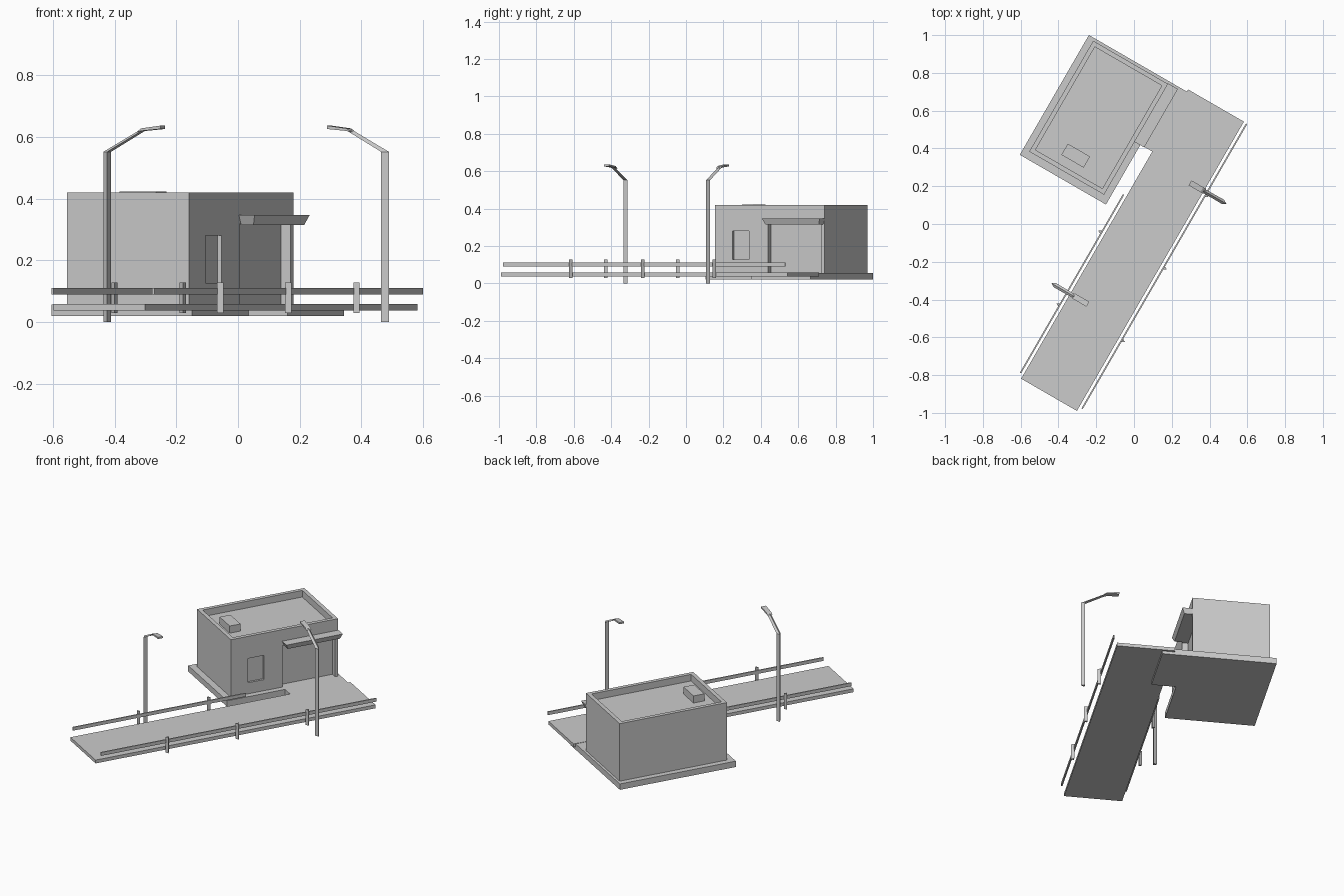
import bpy, bmesh, math
from mathutils import Matrix, Vector

if "Cube" in bpy.data.objects:
    bpy.data.objects.remove(bpy.data.objects["Cube"])

# whole stop is laid out on straight axes, then turned 30 degrees clockwise
TURN = Matrix.Rotation(math.radians(-30), 4, 'Z')


def finish(bm, name):
    bmesh.ops.recalc_face_normals(bm, faces=bm.faces)
    bm.transform(TURN)
    me = bpy.data.meshes.new(name)
    bm.to_mesh(me)
    bm.free()
    ob = bpy.data.objects.new(name, me)
    bpy.context.collection.objects.link(ob)
    return ob


def loft(name, rings):
    """Closed solid through a list of equal-sized point rings."""
    bm = bmesh.new()
    vs = [[bm.verts.new(p) for p in r] for r in rings]
    n = len(vs[0])
    for a, b in zip(vs, vs[1:]):
        for i in range(n):
            j = (i + 1) % n
            bm.faces.new((a[i], a[j], b[j], b[i]))
    bm.faces.new(vs[0][::-1])
    bm.faces.new(vs[-1])
    return finish(bm, name)


def rect(x0, x1, y0, y1, z):
    return [(x0, y0, z), (x1, y0, z), (x1, y1, z), (x0, y1, z)]


def box(name, x0, x1, y0, y1, z0, z1):
    return loft(name, [rect(x0, x1, y0, y1, z0), rect(x0, x1, y0, y1, z1)])


def tri(x, y, z, r, s):
    """Triangle with its point facing -s along x."""
    return [(x - s * r * math.cos(a), y + r * math.sin(a), z)
            for a in (0, math.tau / 3, 2 * math.tau / 3)]


def prism(name, outline, z0, z1):
    return loft(name, [[(x, y, z) for x, y in outline] for z in (z0, z1)])


def cut(target, cutter):
    cutter.hide_render = True
    m = target.modifiers.new("cut", 'BOOLEAN')
    m.operation = 'DIFFERENCE'
    m.solver = 'EXACT'
    m.object = cutter
    bpy.context.view_layer.objects.active = target
    bpy.ops.object.modifier_apply(modifier=m.name)
    bpy.data.objects.remove(cutter)


# platform slab and building foundation with entrance step
box("platform", -0.108, 0.233, -1.008, 0.76, 0.038, 0.059)
prism("foundation", [(-0.707, 0.015), (-0.18, 0.015), (-0.18, 0.381),
                     (-0.035, 0.381), (-0.035, 0.747), (-0.707, 0.747)], 0.02, 0.057)

# building with parapet, entrance recess and window recess
W = -0.215
house = box("building", -0.672, W, 0.055, 0.732, 0.055, 0.42)
cut(house, box("roof_cutter", -0.648, W - 0.024, 0.079, 0.708, 0.378, 0.5))
cut(house, box("door_cutter", W - 0.036, W + 0.05, 0.381, 0.713, 0.03, 0.318))
cut(house, box("window_cutter", W - 0.014, W + 0.05, 0.163, 0.265, 0.127, 0.28))

# rooftop unit
box("roof_unit", -0.516, -0.38, 0.125, 0.193, 0.375, 0.423)

# canopy, tapering downwards on its free sides
loft("canopy", [rect(W - 0.002, -0.169, 0.393, 0.722, 0.315),
                rect(W - 0.002, -0.156, 0.378, 0.735, 0.347)])

# railings with three-sided posts
for side, s, x, y1, posts in (("right", -1, 0.251, 0.757, (-0.565, -0.122, 0.32)),
                              ("left", 1, -0.126, 0.107, (-0.569, -0.125))):
    box(side + "_rail", x - 0.004, x + 0.004, -0.984, y1, 0.09, 0.111)
    for i, y in enumerate(posts):
        px = x - s * 0.008
        loft(f"{side}_rail_post_{i + 1}",
             [tri(px, y, z, 0.012, s) for z in (0.03, 0.128)])

# street lamps leaning over the platform
for side, s, x, y in (("left", 1, -0.207, -0.49), ("right", -1, 0.356, 0.337)):
    loft(side + "_lamp_post", [tri(x, y, 0, 0.0145, s), tri(x, y, 0.552, 0.0145, s),
                               tri(x + s * 0.135, y, 0.623, 0.0125, s)])
    profile = [(0.118, 0.616), (0.136, 0.628), (0.208, 0.637), (0.208, 0.626), (0.138, 0.62)]
    loft(side + "_lamp_head", [[(x + s * d, y + w, z) for d, z in profile]
                               for w in (-0.015, 0.015)])
